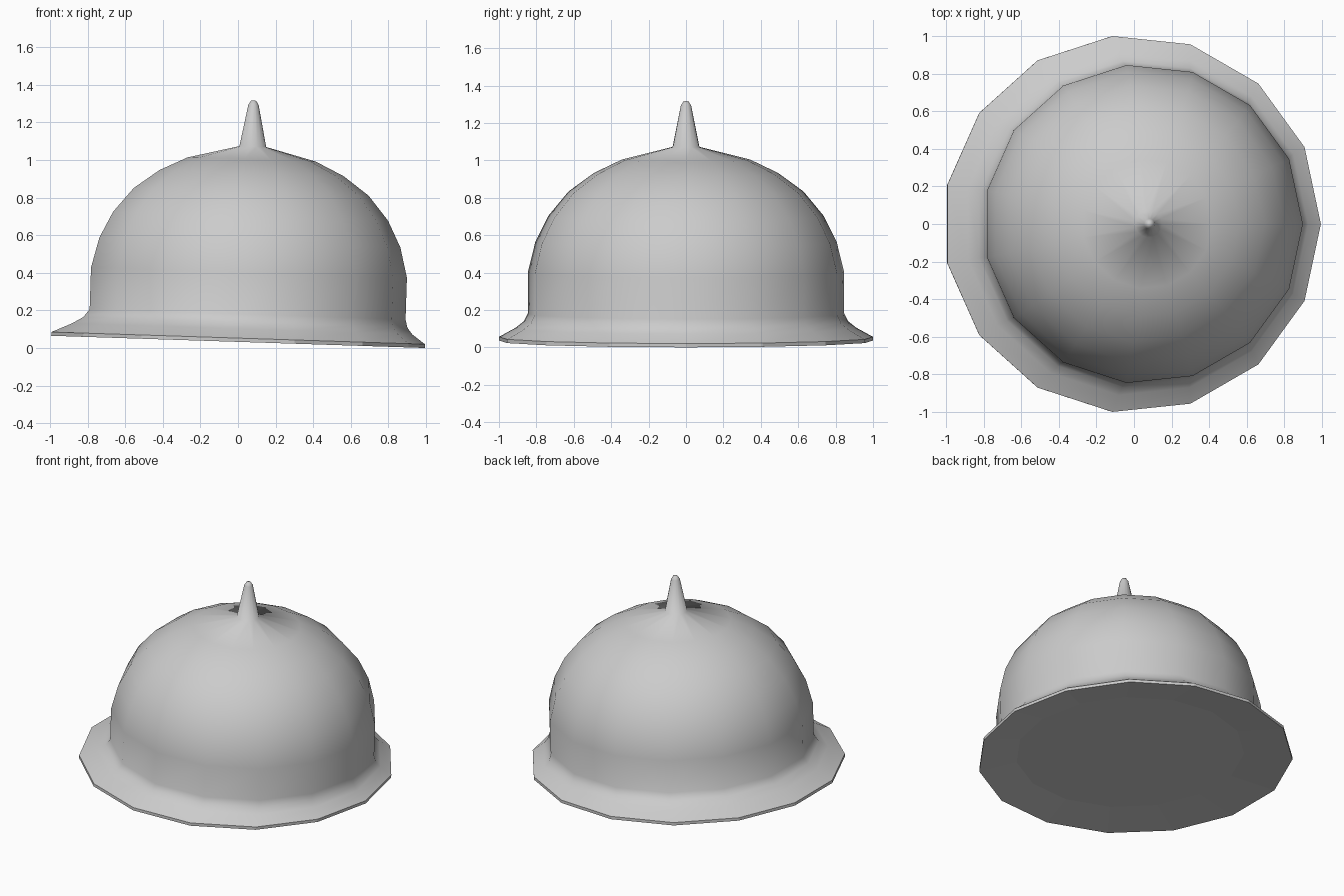
import bpy, bmesh, math
from mathutils import Matrix

if "Cube" in bpy.data.objects:
    bpy.data.objects.remove(bpy.data.objects["Cube"])

SIDES = 15
TILT = math.atan(0.0326)

# Rings from the underside up to the spike: radius, height, sideways shift
rings = [
    (0.73, 0.025, 0.033),    # recessed underside
    (1.005, 0.0, -0.011),    # rim bottom
    (1.005, 0.02, -0.011),   # rim top
    (0.915, 0.07, 0.010),    # flared brim
    (0.872, 0.105, 0.026),
    (0.85, 0.148, 0.037),    # foot of dome
    (0.85, 0.37, 0.037),     # dome
    (0.81, 0.53, 0.037),
    (0.74, 0.67, 0.037),
    (0.632, 0.80, 0.037),
    (0.495, 0.90, 0.037),
    (0.345, 0.972, 0.037),
    (0.072, 1.041, 0.044),   # foot of spike
    (0.028, 1.262, 0.041),   # spike
    (0.014, 1.284, 0.041),
]
RIM_BOTTOM, RIM_TOP = 1, 2

bm = bmesh.new()
loops = []
for r, h, shift in rings:
    loops.append([bm.verts.new((shift + r * math.cos(2 * math.pi * i / SIDES),
                                r * math.sin(2 * math.pi * i / SIDES), h))
                  for i in range(SIDES)])

# Skin between neighbouring rings; the underside stays flat shaded
for k in range(len(loops) - 1):
    a, b = loops[k], loops[k + 1]
    for i in range(SIDES):
        j = (i + 1) % SIDES
        f = bm.faces.new((a[i], a[j], b[j], b[i]))
        f.smooth = k >= RIM_TOP

# Close the underside and the spike tip
bm.faces.new(loops[0])
tip = bm.verts.new((0.041, 0, 1.287))
for i in range(SIDES):
    bm.faces.new((loops[-1][i], loops[-1][(i + 1) % SIDES], tip)).smooth = True

# Crisp edges around the rim
for k in (RIM_BOTTOM, RIM_TOP):
    for i in range(SIDES):
        bm.edges.get((loops[k][i], loops[k][(i + 1) % SIDES])).smooth = False

bmesh.ops.recalc_face_normals(bm, faces=bm.faces)

# Slight lean towards the right
bm.transform(Matrix.Translation((0, 0, 0.033)) @ Matrix.Rotation(TILT, 4, 'Y'))

mesh = bpy.data.meshes.new("spiked_dome_helmet")
bm.to_mesh(mesh)
bm.free()
bpy.context.collection.objects.link(bpy.data.objects.new("spiked_dome_helmet", mesh))
